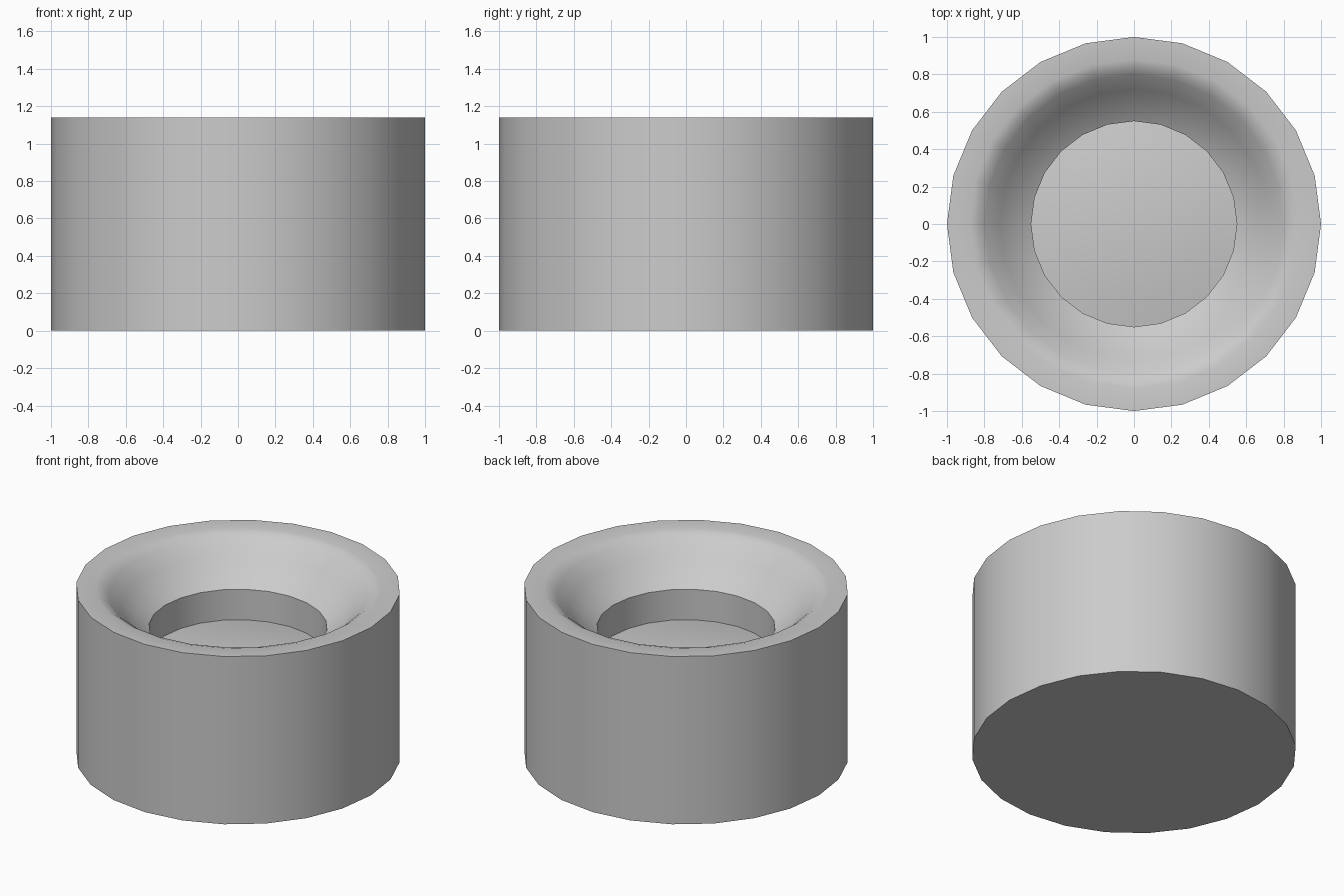
import bpy, bmesh, math

if "Cube" in bpy.data.objects:
    bpy.data.objects.remove(bpy.data.objects["Cube"])

SIDES = 24


def lathe(name, profile, smooth_angle):
    """Revolve (radius, z) points around z; radius 0 becomes a single pole."""
    bm = bmesh.new()
    rings = []
    for r, z in profile:
        if r == 0:
            rings.append([bm.verts.new((0, 0, z))] * SIDES)
        else:
            rings.append([bm.verts.new((r * math.cos(math.tau * i / SIDES),
                                        r * math.sin(math.tau * i / SIDES), z))
                          for i in range(SIDES)])
    for low, high in zip(rings, rings[1:]):
        for i in range(SIDES):
            j = (i + 1) % SIDES
            corners = dict.fromkeys((low[i], low[j], high[j], high[i]))
            bm.faces.new(list(corners))
    bmesh.ops.recalc_face_normals(bm, faces=bm.faces)
    mesh = bpy.data.meshes.new(name)
    bm.to_mesh(mesh)
    bm.free()
    obj = bpy.data.objects.new(name, mesh)
    bpy.context.collection.objects.link(obj)
    bpy.ops.object.select_all(action='DESELECT')
    obj.select_set(True)
    bpy.context.view_layer.objects.active = obj
    bpy.ops.object.shade_smooth_by_angle(angle=math.radians(smooth_angle))
    return obj


# Outer shell: base, side wall and flat rim
outer = [(0, 0), (1, 0), (1, 1.14), (0.88, 1.14)]
# Rounded funnel running down to the recess edge
funnel = [(0.84, 1.128), (0.80, 1.10), (0.72, 1.02), (0.64, 0.935), (0.55, 0.877)]
# Straight recess wall and shallow domed floor
floor_z, dome = 0.67, 0.05
recess = [(0.55 * t, floor_z + dome * (1 - t * t)) for t in (1, 0.75, 0.5, 0.25, 0)]

lathe("recessed_drum", outer + funnel + recess, 30)
